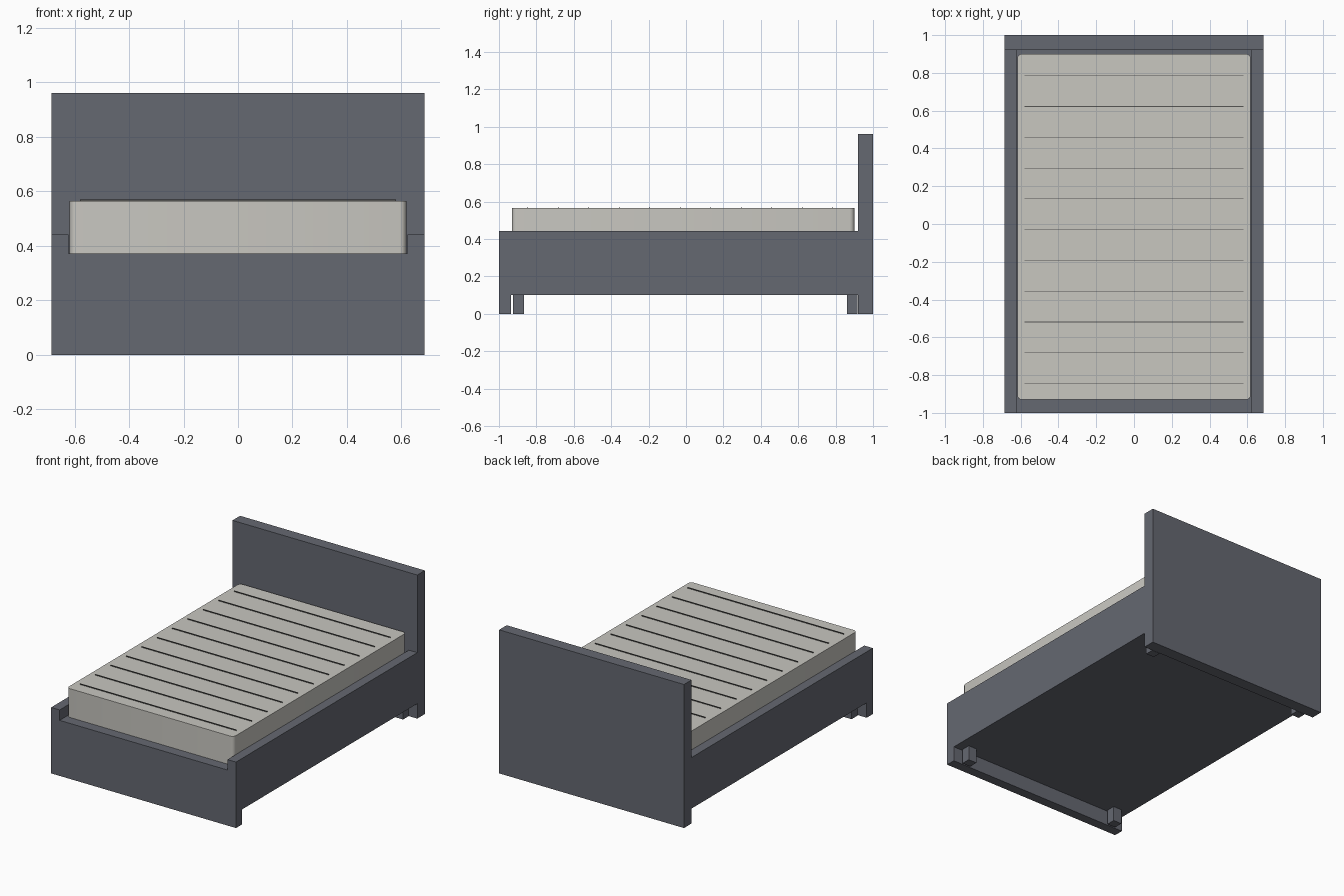
import bpy
import bmesh

cube = bpy.data.objects.get("Cube")
if cube:
    bpy.data.objects.remove(cube, do_unlink=True)


def material(name, rgb):
    m = bpy.data.materials.new(name)
    m.use_nodes = True
    color = (*rgb, 1.0)
    m.diffuse_color = color
    bsdf = next(n for n in m.node_tree.nodes if n.type == "BSDF_PRINCIPLED")
    bsdf.inputs["Base Color"].default_value = color
    return m


GREY = material("slate grey", (0.13, 0.138, 0.165))
CREAM = material("warm off white", (0.58, 0.57, 0.53))
SEAM = material("dark seam grey", (0.09, 0.09, 0.085))


def finish(bm, name, mat):
    bmesh.ops.recalc_face_normals(bm, faces=bm.faces)
    mesh = bpy.data.meshes.new(name)
    bm.to_mesh(mesh)
    bm.free()
    mesh.materials.append(mat)
    obj = bpy.data.objects.new(name, mesh)
    bpy.context.collection.objects.link(obj)
    return obj


def box(name, mat, x, y, z, corner=0.0):
    """Box from three (min, max) ranges, optionally with rounded upright edges."""
    bm = bmesh.new()
    bmesh.ops.create_cube(bm, size=1)
    for v in bm.verts:
        v.co = [r[0] if c < 0 else r[1] for c, r in zip(v.co, (x, y, z))]
    if corner:
        upright = [e for e in bm.edges
                   if abs(e.verts[0].co.z - e.verts[1].co.z) > 0.01]
        bmesh.ops.bevel(bm, geom=upright, offset=corner, segments=4,
                        profile=0.5, affect="EDGES")
    return finish(bm, name, mat)


HALF, INNER = 0.685, 0.622       # outer and inner half widths
FOOT, HEAD = -0.935, 0.92        # inner faces of the end boards
CLEAR, DECK, RAIL = 0.10, 0.372, 0.442

# Footboard with a shallow notch in its top edge
half = [(HALF, 0), (HALF, RAIL), (INNER, RAIL), (INNER, DECK)]
outline = half + [(-x, z) for x, z in reversed(half)]
bm = bmesh.new()
face = bm.faces.new([bm.verts.new((x, -1, z)) for x, z in outline])
ext = bmesh.ops.extrude_face_region(bm, geom=[face])
moved = [g for g in ext["geom"] if isinstance(g, bmesh.types.BMVert)]
bmesh.ops.translate(bm, verts=moved, vec=(0, FOOT + 1, 0))
finish(bm, "footboard", GREY)

# Headboard and the deck carrying the mattress
box("headboard", GREY, (-HALF, HALF), (HEAD, 1), (0, 0.962))
box("deck", GREY, (-INNER, INNER), (FOOT, HEAD), (CLEAR, DECK))

# Side rails and inset legs
for side, s in (("left", 1), ("right", -1)):
    box(side + "_rail", GREY, sorted((s * INNER, s * HALF)),
        (FOOT, HEAD), (CLEAR, RAIL))
    for end, y in (("front", (-0.925, -0.865)), ("back", (0.86, 0.918))):
        box(f"{end}_{side}_leg", GREY, sorted((s * 0.56, s * 0.622)),
            y, (0, CLEAR))

# Mattress with rounded corners
mattress = box("mattress", CREAM, (-0.618, 0.618), (-0.93, 0.90),
               (DECK, 0.565), corner=0.025)
bpy.context.view_layer.objects.active = mattress
mattress.select_set(True)
bpy.ops.object.shade_smooth_by_angle()

# Thin raised seams across the mattress top
for i in range(11):
    y = -0.845 + i * 0.163
    box(f"mattress_seam_{i + 1}", SEAM, (-0.58, 0.58),
        (y - 0.0015, y + 0.0015), (0.56, 0.571))
